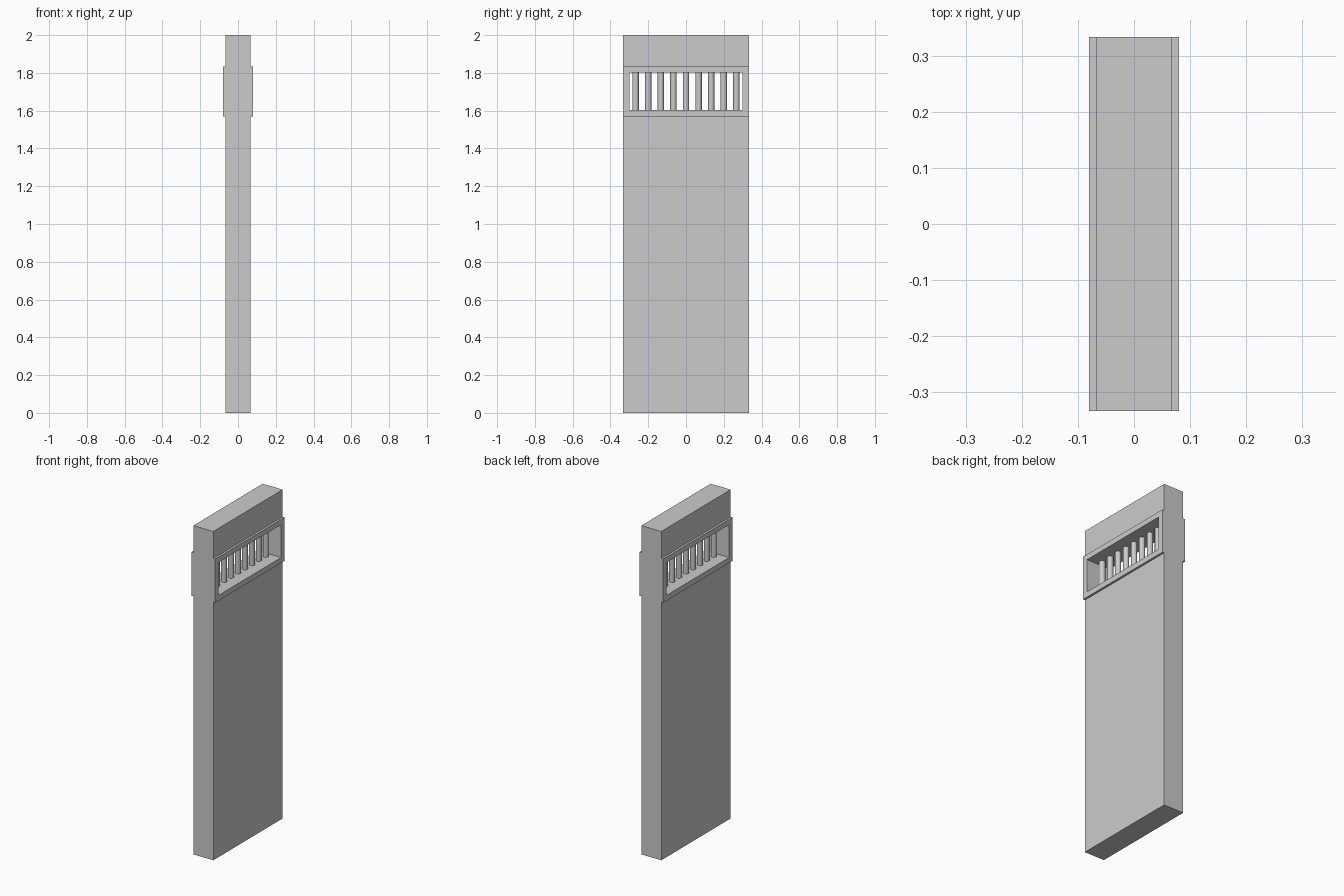
import bpy, bmesh
from mathutils import Matrix

if "Cube" in bpy.data.objects:
    bpy.data.objects.remove(bpy.data.objects["Cube"])

HALF_W = 0.333      # half width along y
SLAB_X = 0.067      # half thickness of the door
FRAME_X = 0.08      # half thickness of the raised window frame
Z0, Z1 = 1.57, 1.835        # frame outer heights
OPEN_Y, OZ0, OZ1 = 0.30, 1.603, 1.803   # window opening


def finish(name, bm):
    bmesh.ops.recalc_face_normals(bm, faces=bm.faces)
    mesh = bpy.data.meshes.new(name)
    bm.to_mesh(mesh)
    bm.free()
    obj = bpy.data.objects.new(name, mesh)
    bpy.context.collection.objects.link(obj)
    return obj


def slab(name, z0, z1):
    bm = bmesh.new()
    size = Matrix.Diagonal((2 * SLAB_X, 2 * HALF_W, z1 - z0, 1))
    bmesh.ops.create_cube(bm, size=1, matrix=Matrix.Translation((0, 0, (z0 + z1) / 2)) @ size)
    return finish(name, bm)


# Door panels below and above the window
slab("lower_panel", 0, Z0)
slab("upper_panel", Z1, 2)

# Raised window frame running through the door
bm = bmesh.new()


def loop(x, y, z0, z1):
    return [bm.verts.new((x, a, b)) for a, b in ((-y, z0), (y, z0), (y, z1), (-y, z1))]


rings = [loop(FRAME_X, HALF_W, Z0, Z1), loop(FRAME_X, OPEN_Y, OZ0, OZ1),
         loop(-FRAME_X, OPEN_Y, OZ0, OZ1), loop(-FRAME_X, HALF_W, Z0, Z1)]
for a, b in zip(rings, rings[1:] + rings[:1]):
    for i in range(4):
        j = (i + 1) % 4
        bm.faces.new((a[i], a[j], b[j], b[i]))
finish("window_frame", bm)

# Row of nine upright round bars
bm = bmesh.new()
for i in range(-4, 5):
    bmesh.ops.create_cone(bm, cap_ends=True, segments=16, radius1=0.0167, radius2=0.0167,
                          depth=OZ1 - OZ0 + 0.01,
                          matrix=Matrix.Translation((0, i * 0.0667, (OZ0 + OZ1) / 2)))
bars = finish("window_bars", bm)
bpy.context.view_layer.objects.active = bars
bars.select_set(True)
bpy.ops.object.shade_smooth_by_angle()
